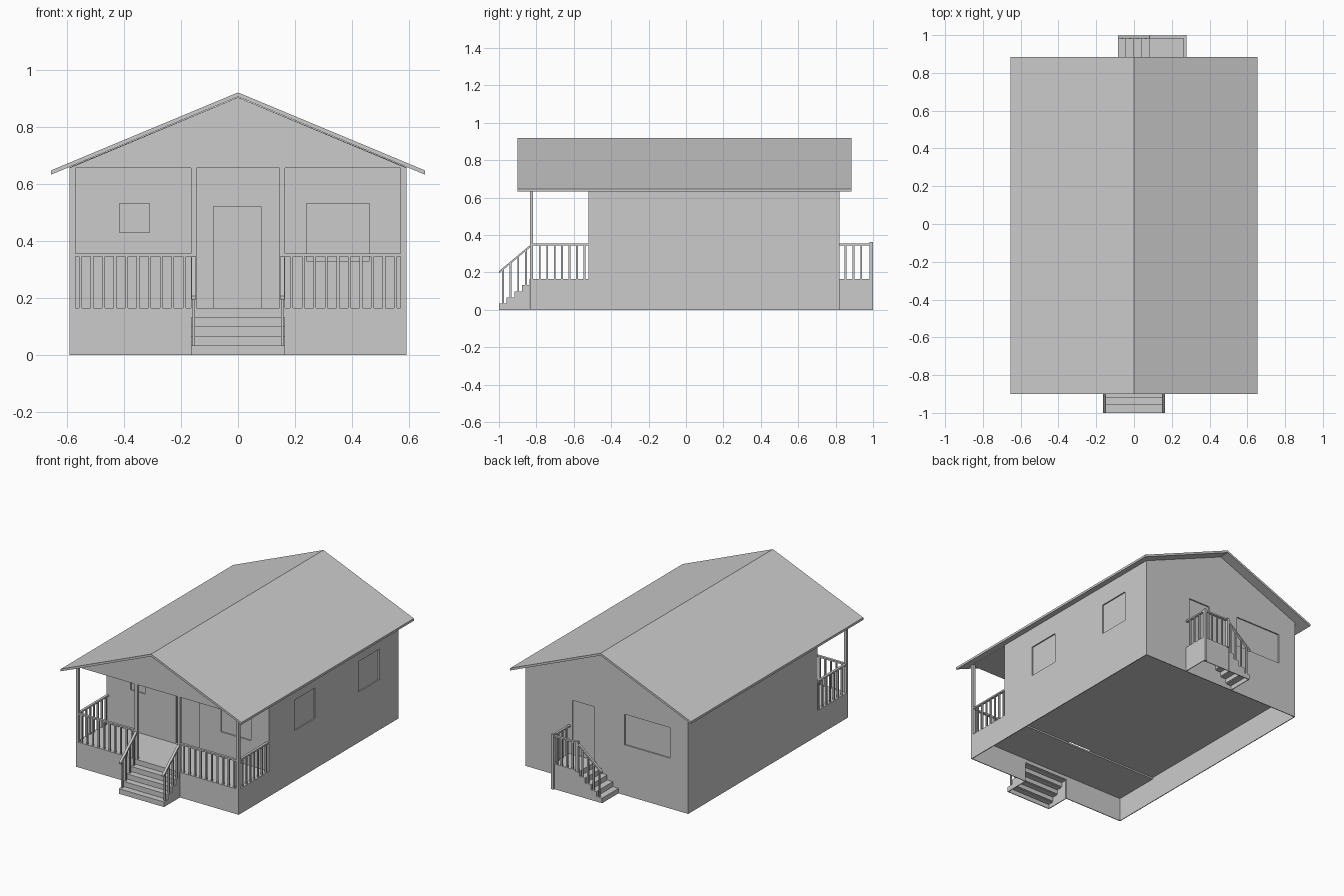
import bpy, bmesh
from mathutils import Vector

if "Cube" in bpy.data.objects:
    bpy.data.objects.remove(bpy.data.objects["Cube"])


def finish(name, bm):
    bmesh.ops.recalc_face_normals(bm, faces=bm.faces)
    me = bpy.data.meshes.new(name)
    bm.to_mesh(me)
    bm.free()
    ob = bpy.data.objects.new(name, me)
    bpy.context.collection.objects.link(ob)
    return ob


def boxes(name, items):
    """One object from boxes given as (x0, x1, y0, y1, z0, z1)."""
    bm = bmesh.new()
    for x0, x1, y0, y1, z0, z1 in items:
        c = Vector((x0 + x1, y0 + y1, z0 + z1)) / 2
        s = (x1 - x0, y1 - y0, z1 - z0)
        for v in bmesh.ops.create_cube(bm, size=1)["verts"]:
            v.co = Vector(a * b for a, b in zip(v.co, s)) + c
    return finish(name, bm)


def prism(name, pts, axis, spans):
    """Extrude a profile along x (pts = y,z) or y (pts = x,z)."""
    bm = bmesh.new()
    for a, b in spans:
        put = (lambda p, t: (t, p[0], p[1])) if axis == "x" else (lambda p, t: (p[0], t, p[1]))
        f = bm.faces.new([bm.verts.new(put(p, a)) for p in pts])
        ext = bmesh.ops.extrude_face_region(bm, geom=[f])["geom"]
        d = Vector(put((0, 0), b - a))
        bmesh.ops.translate(bm, vec=d, verts=[g for g in ext if isinstance(g, bmesh.types.BMVert)])
        # keep the starting cap so the solid is closed
        if not f.is_valid:
            bm.faces.new([v for v in bm.verts][-2 * len(pts):-len(pts)])
    return finish(name, bm)


def stair_profile(start, run, rise, n):
    """Solid stepped outline, used for the thin sides."""
    pts = [(start, 0)]
    for i in range(n):
        pts += [(start + i * run, (i + 1) * rise), (start + (i + 1) * run, (i + 1) * rise)]
    return pts + [(start + n * run, 0)]


F, W = 0.165, 0.59          # floor height, half width
YF, YW, YB = -0.835, -0.52, 0.82   # porch front, front wall, back wall
T = 0.005                   # sheet thickness
RISE, RUN = 0.033, 0.041

# House body with recessed windows and doors
body = prism("house_body", [(-W, F), (W, F), (W, 0.658), (0, 0.903), (-W, 0.658)], "y", [(YW, YB)])
d = 0.008
cut = boxes("opening_cutter", [
    (-0.415, -0.31, YW - d, YW + d, 0.43, 0.53),
    (0.24, 0.46, YW - d, YW + d, 0.33, 0.53),
    (-0.085, 0.08, YW - d, YW + d, 0.16, 0.52),
    (0.09, 0.25, YB - d, YB + d, 0.16, 0.52),
    (-0.46, -0.13, YB - d, YB + d, 0.33, 0.53),
    (W - d, W + d, -0.26, -0.045, 0.33, 0.53),
    (W - d, W + d, 0.405, 0.62, 0.33, 0.53)])
cut.hide_render = True
cut.hide_viewport = True
m = body.modifiers.new("openings", "BOOLEAN")
m.operation, m.solver, m.object = "DIFFERENCE", "EXACT", cut

# Porch gable with flat ceiling
prism("porch_gable", [(-W, 0.656), (W, 0.656), (0, 0.903)], "y", [(YF, YW)])

# Roof
prism("roof", [(-0.655, 0.632), (-0.655, 0.647), (0, 0.92), (0.655, 0.647),
               (0.655, 0.632), (0, 0.905)], "y", [(-0.9, 0.885)])

# Open-bottomed foundation, with a gap behind the front steps
boxes("foundation", [
    (-W, -W + T, YF, YB, 0, F), (W - T, W, YF, YB, 0, F),
    (-W, W, YB - T, YB, 0, F),
    (-W, -0.163, YF, YF + T, 0, F), (0.163, W, YF, YF + T, 0, F)])
boxes("porch_floor", [(-W, W, YF, YW, F - 0.01, F)])

# Porch posts
boxes("porch_posts", [(x - 0.01, x + 0.01, YF, YF + 0.016, F, 0.656)
                      for x in (-0.58, -0.155, 0.155, 0.58)])

# Porch railings, front and sides
rail = []
for s in (-1, 1):
    def add(xa, xb, *r):
        rail.append((min(s * xa, s * xb), max(s * xa, s * xb), *r))
    yc = YF + 0.008
    add(0.165, 0.57, yc - 0.008, yc + 0.008, 0.345, 0.355)
    for i in range(10):
        x = 0.188 + i * 0.0405
        add(x - 0.005, x + 0.005, yc - 0.005, yc + 0.005, F, 0.346)
    add(0.572, 0.588, YF + 0.016, YW, 0.345, 0.355)
    for i in range(7):
        y = -0.782 + i * 0.04
        add(0.575, 0.585, y - 0.005, y + 0.005, F, 0.346)
boxes("porch_railing", rail)

# Front steps: hollow, with thin sides
boxes("front_step_sheets", [b for i in range(5) for b in (
    (-0.163, 0.163, -1 + i * RUN, -1 + i * RUN + T, i * RISE, (i + 1) * RISE),
    (-0.163, 0.163, -1 + i * RUN, -1 + (i + 1) * RUN, (i + 1) * RISE - T, (i + 1) * RISE))])
prism("front_step_sides", stair_profile(-1, RUN, RISE, 4), "x",
      [(-0.164, -0.164 + T), (0.164 - T, 0.164)])
prism("front_step_handrails", [(-1, 0.195), (-1, 0.207), (YF, 0.345), (YF, 0.333)], "x",
      [(-0.163, -0.147), (0.147, 0.163)])
boxes("front_step_balusters", [
    (x - 0.005, x + 0.005, y - 0.005, y + 0.005, (i + 1) * RISE, 0.2 + (y + 1) * 0.83)
    for x in (-0.155, 0.155) for i, y in enumerate((-0.978, -0.938, -0.897, -0.856))])

# Back landing, hollow below
boxes("back_landing", [
    (0.08, 0.277, YB, 0.99, F - T, F), (0.277 - T, 0.277, YB, 0.99, 0, F),
    (0.08, 0.277, 0.99 - T, 0.99, 0, F)])

# Back steps going down towards -x
boxes("back_step_sheets", [b for i in range(5) for b in (
    (-0.085 + i * RUN, -0.085 + i * RUN + T, YB, 0.99, i * RISE, (i + 1) * RISE),
    (-0.085 + i * RUN, -0.085 + (i + 1) * RUN, YB, 0.99, (i + 1) * RISE - T, (i + 1) * RISE))])
prism("back_step_side", stair_profile(-0.085, RUN, RISE, 4), "y", [(0.99 - T, 0.99)])

# Back railing: landing and sloping part on the outer side
back = [(0.262, 0.277, YB, 0.985, 0.345, 0.355), (0.09, 0.262, 0.982, 0.998, 0.345, 0.355),
        (0.259, 0.277, 0.982, 1.0, 0, 0.362), (0.083, 0.099, 0.982, 1.0, 0.16, 0.362)]
back += [(0.265, 0.275, y - 0.005, y + 0.005, F, 0.346) for y in (0.853, 0.895, 0.937)]
back += [(x - 0.005, x + 0.005, 0.982, 0.992, F, 0.346) for x in (0.13, 0.17, 0.21, 0.24)]
back += [(x - 0.005, x + 0.005, 0.98, 0.99, (i + 1) * RISE, 0.2 + (x + 0.085) * 0.83)
         for i, x in enumerate((-0.063, -0.022, 0.019, 0.06))]
boxes("back_railing", back)
prism("back_step_handrail", [(-0.085, 0.195), (-0.085, 0.207), (0.09, 0.352), (0.09, 0.34)], "y",
      [(0.982, 0.998)])
